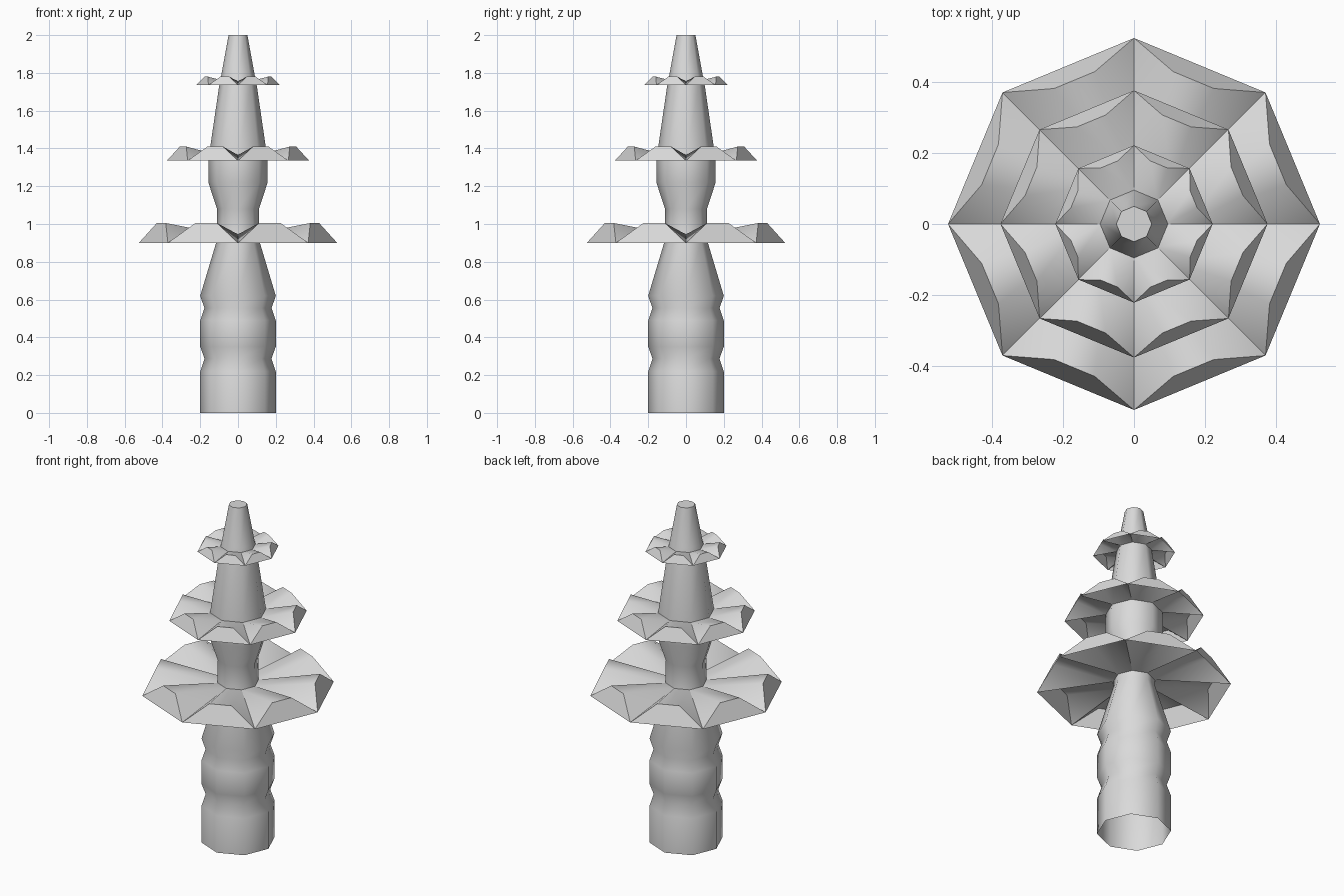
import bpy
import bmesh
from math import cos, sin, radians

SIDES = 8
STEP = 360 / SIDES

if "Cube" in bpy.data.objects:
    bpy.data.objects.remove(bpy.data.objects["Cube"], do_unlink=True)

# One plain grey for everything
grey = bpy.data.materials.new("light_grey")
grey.use_nodes = True
colour = (0.7, 0.7, 0.7, 1)
grey.diffuse_color = colour
grey.node_tree.nodes["Principled BSDF"].inputs["Base Color"].default_value = colour


def polar(bm, radius, angle, z):
    a = radians(angle)
    return bm.verts.new((radius * cos(a), radius * sin(a), z))


def finish(bm, name, smooth_angle):
    mesh = bpy.data.meshes.new(name)
    bm.to_mesh(mesh)
    bm.free()
    mesh.materials.append(grey)
    obj = bpy.data.objects.new(name, mesh)
    bpy.context.collection.objects.link(obj)
    bpy.ops.object.select_all(action='DESELECT')
    obj.select_set(True)
    bpy.context.view_layer.objects.active = obj
    bpy.ops.object.shade_smooth_by_angle(angle=radians(smooth_angle))
    return obj


def make_trunk(name, profile):
    """Eight-sided turned column, open underneath and capped on top."""
    bm = bmesh.new()
    rings = [[polar(bm, r, i * STEP, z) for i in range(SIDES)] for r, z in profile]
    for low, high in zip(rings, rings[1:]):
        for i in range(SIDES):
            j = (i + 1) % SIDES
            bm.faces.new((low[i], low[j], high[j], high[i]))
    bm.faces.new(rings[-1])
    return finish(bm, name, 50)


def make_skirt(name, inner, ridge, tip):
    """Folded single-sheet collar; each ring is given as (radius, z)."""
    bm = bmesh.new()
    spread = 14.5
    hub, tips, first, second = [], [], [], []
    for i in range(SIDES):
        a = i * STEP
        hub.append(polar(bm, inner[0], a, inner[1]))
        tips.append(polar(bm, tip[0], a, tip[1]))
        first.append(polar(bm, ridge[0], a + spread, ridge[1]))
        second.append(polar(bm, ridge[0], a + STEP - spread, ridge[1]))
    for i in range(SIDES):
        j = (i + 1) % SIDES
        # Raised panel, hanging flap, and the two halves of the valley
        bm.faces.new((hub[i], first[i], second[i], hub[j]))
        bm.faces.new((first[i], tips[i], tips[j], second[i]))
        bm.faces.new((hub[i], tips[i], first[i]))
        bm.faces.new((hub[j], second[i], tips[j]))
    return finish(bm, name, 45)


# Column with two grooves, a narrow waist and a tapering top
make_trunk("trunk", [
    (0.2, 0), (0.2, 0.22), (0.177, 0.287), (0.2, 0.35), (0.2, 0.49),
    (0.178, 0.555), (0.2, 0.62), (0.113, 0.91), (0.111, 1.08),
    (0.157, 1.22), (0.157, 1.34), (0.097, 1.75), (0.09, 1.78), (0.05, 2.0),
])

# Three folded collars, shrinking upwards
make_skirt("lower_skirt", (0.111, 0.945), (0.444, 1.005), (0.525, 0.9))
make_skirt("middle_skirt", (0.152, 1.365), (0.318, 1.41), (0.377, 1.335))
make_skirt("upper_skirt", (0.093, 1.755), (0.184, 1.78), (0.222, 1.735))
